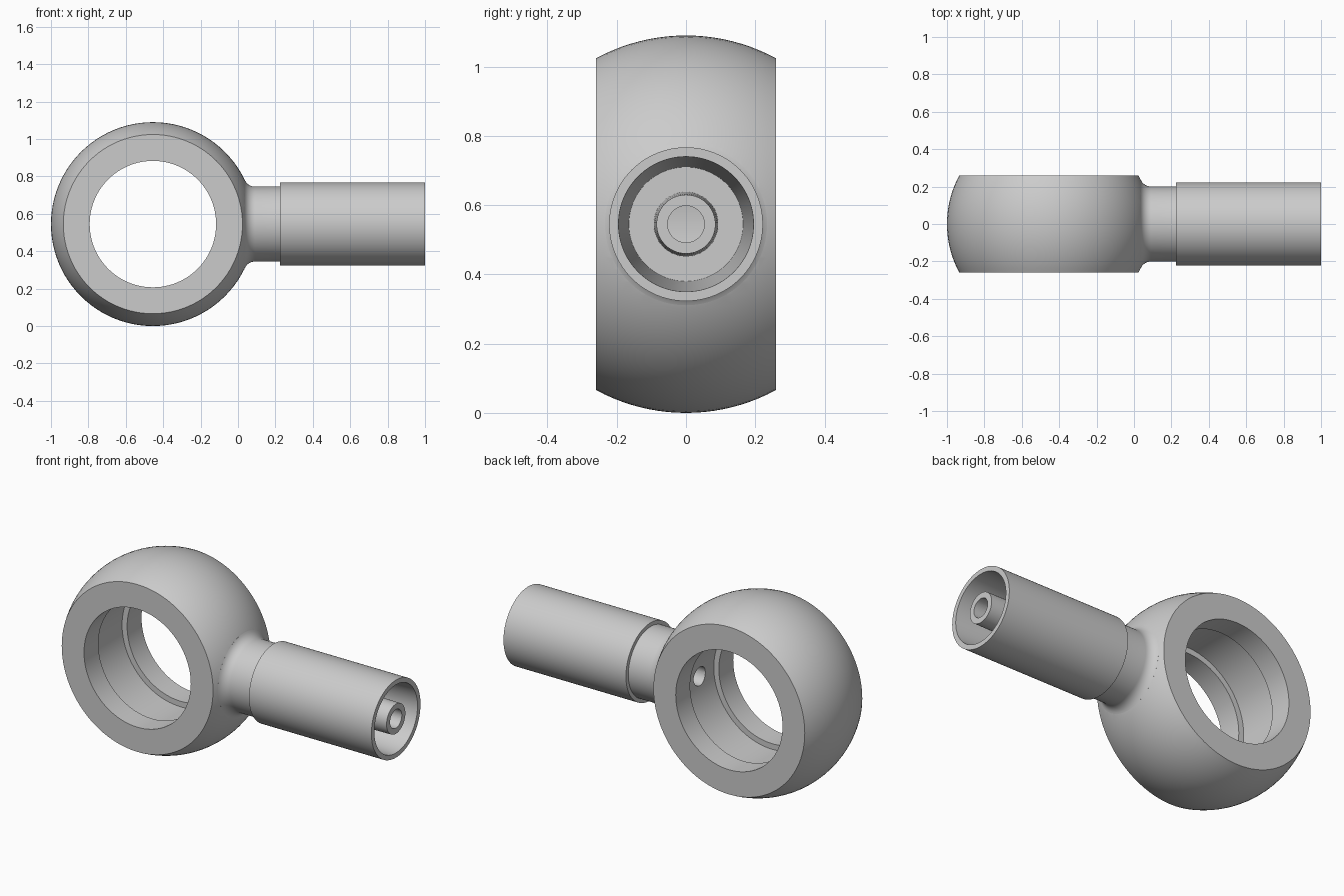
import bpy, bmesh, math
from mathutils import Vector

if "Cube" in bpy.data.objects:
    bpy.data.objects.remove(bpy.data.objects["Cube"])

CX, CZ = -0.455, 0.545          # centre of the ring eye
R, HALF, BORE, GROOVE = 0.545, 0.26, 0.338, 0.37
NECK, FILLET, HOLE = 0.2, 0.06, 0.053

steel = bpy.data.materials.new("light steel")
steel.diffuse_color = (0.6, 0.6, 0.6, 1)
steel.use_nodes = True
steel.node_tree.nodes["Principled BSDF"].inputs["Base Color"].default_value = steel.diffuse_color


def lathe(name, profile, axis, origin, closed=False, steps=96):
    """Revolve (along, radius) points around the x or y axis through origin."""
    bm = bmesh.new()
    direction = Vector((1, 0, 0)) if axis == 'x' else Vector((0, 1, 0))
    o = Vector(origin)
    vs = [bm.verts.new(o + direction * a + Vector((0, 0, r))) for a, r in profile]
    pairs = list(zip(vs, vs[1:])) + ([(vs[-1], vs[0])] if closed else [])
    edges = [bm.edges.new(p) for p in pairs]
    bmesh.ops.spin(bm, geom=vs + edges, cent=o, axis=direction,
                   angle=math.tau, steps=steps)
    bmesh.ops.remove_doubles(bm, verts=bm.verts, dist=1e-5)
    bmesh.ops.recalc_face_normals(bm, faces=bm.faces)
    me = bpy.data.meshes.new(name)
    bm.to_mesh(me)
    bm.free()
    me.materials.append(steel)
    ob = bpy.data.objects.new(name, me)
    bpy.context.collection.objects.link(ob)
    return ob


def activate(ob):
    bpy.ops.object.select_all(action='DESELECT')
    ob.select_set(True)
    bpy.context.view_layer.objects.active = ob


def combine(ob, other, operation):
    """Apply a boolean and discard the helper."""
    mod = ob.modifiers.new(operation.lower(), 'BOOLEAN')
    mod.operation, mod.object, mod.solver = operation, other, 'EXACT'
    activate(ob)
    bpy.ops.object.modifier_apply(modifier=mod.name)
    bpy.data.objects.remove(other)


# Ring eye: ball with flat sides, bored through, with a wide inner groove
a = math.asin(HALF / R)
outer = [(R * math.sin(t), R * math.cos(t))
         for t in (-a + 2 * a * i / 20 for i in range(21))]
bore = [(HALF, BORE), (0.13, BORE), (0.13, GROOVE),
        (-0.13, GROOVE), (-0.13, BORE), (-HALF, BORE)]
ring = lathe("ring_eye", outer + bore, 'y', (CX, 0, CZ), closed=True)

# Neck with a filleted root, continuing into the slim tapered hose nipple
fr = NECK + FILLET
fx = math.sqrt((R + FILLET) ** 2 - fr ** 2)
start = math.atan2(fr, fx)
root = [(CX + fx - FILLET * math.cos(t), fr - FILLET * math.sin(t))
        for t in (start + (math.pi / 2 - start) * i / 8 for i in range(9))]
neck = lathe("neck", [(-0.02, 0), (-0.02, 0.2)] + root +
             [(0.225, NECK), (0.3, 0.165), (0.3, 0.093), (1, 0.085), (1, 0)],
             'x', (0, 0, CZ))
combine(ring, neck, 'UNION')

# Fluid passage from the nipple tip into the groove
drill = lathe("passage_cutter", [(-0.3, 0), (-0.3, HOLE), (1.1, HOLE), (1.1, 0)],
              'x', (0, 0, CZ), steps=48)
combine(ring, drill, 'DIFFERENCE')

# Crimp sleeve around the nipple, tapered inside
sleeve = lathe("crimp_sleeve", [(0.225, NECK), (0.225, 0.222), (1, 0.222),
                                (1, 0.195), (0.3, 0.165)], 'x', (0, 0, CZ))

for ob in (ring, sleeve):
    activate(ob)
    bpy.ops.object.shade_smooth_by_angle(angle=math.radians(25))
